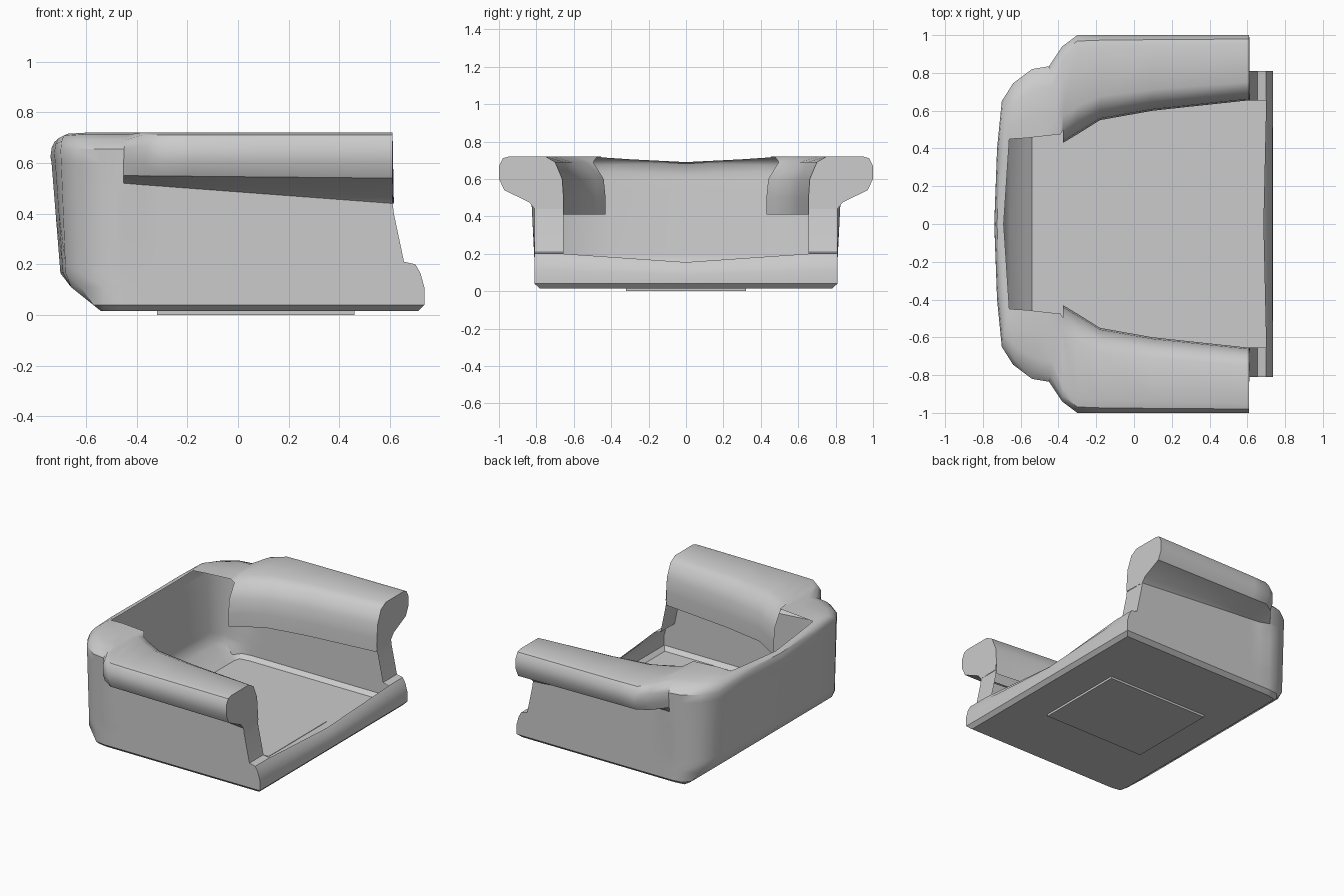
import bpy, bmesh, math
from mathutils import Vector

if "Cube" in bpy.data.objects:
    bpy.data.objects.remove(bpy.data.objects["Cube"])


def lerp(a, b, t):
    return a + (b - a) * t


# Plan stations for the +y half, front to back: wall xy, widest xy, inner rim xy, rim height
ARM = [((.61, .81), (.61, 1.0), (.61, .655)),
       ((.10, .81), (.10, 1.0), (.10, .60)),
       ((-.18, .81), (-.18, 1.0), (-.18, .55)),
       ((-.30, .81), (-.30, 1.0), (-.30, .475)),
       ((-.38, .81), (-.38, .94), (-.375, .43))]
BACK = [((-.46, .81), (-.45, .835), (-.39, .475), .72),
        ((-.53, .80), (-.54, .82), (-.48, .465), .72),
        ((-.62, .75), (-.64, .745), (-.57, .455), .72),
        ((-.68, .66), (-.70, .65), (-.66, .45), .715),
        ((-.69, .40), (-.725, .40), (-.67, .30), .705),
        ((-.70, .0), (-.74, .0), (-.69, .0), .69)]

# Section rows: lower wall (height, x of front lip), overhang, and rolled top
WALL = [(.015, .71), (.04, .735), (.11, .735), (.165, .72), (.20, .70),
        (.21, .655), (.40, .615)]
UNDER = [(.44, .52, 0), (.475, .525, .15), (.54, .55, .85), (.60, .60, 1)]
ARM_TOP = [(.67, 0), (.71, .06), (.72, .15), (.72, .72), (.69, .87),
           (.60, .98), (.50, 1), (.41, 1)]
BACK_TOP = [(-.065, 0), (-.03, .1), (-.008, .3), (0, .7), (0, 1)]


def station(W, O, I, rim=None, front=False):
    W, O, I = Vector(W), Vector(O), Vector(I)
    pts = []
    for z, lip_x in WALL:
        p = W.copy()
        if rim:
            p = W.lerp(O, max(0, (z - .155) / .5))
        p.x = max(p.x, -.54 - .2 * min(1, (z - .015) / .16))
        if z < .03:
            p.y *= .965
        pts.append((lip_x if front else p.x, p.y, z))
    t = min(1, (.61 - W.x) / 1.07)
    for z0, z1, out in UNDER:
        z = lerp(z0, z1, t)
        p = W.lerp(O, min(1, (z - .155) / .5) if rim else out)
        pts.append((p.x, p.y, z))
    for z, u in (BACK_TOP if rim else ARM_TOP):
        p = O.lerp(I, u)
        pts.append((p.x, p.y, z + rim if rim else z))
    return pts


def finish(bm, name):
    # mirror to the other side, weld and smooth
    geo = bm.verts[:] + bm.edges[:] + bm.faces[:]
    dup = bmesh.ops.duplicate(bm, geom=geo)["geom"]
    for v in dup:
        if isinstance(v, bmesh.types.BMVert):
            v.co.y *= -1
    bmesh.ops.reverse_faces(bm, faces=[f for f in dup if isinstance(f, bmesh.types.BMFace)])
    bmesh.ops.remove_doubles(bm, verts=bm.verts[:], dist=.0005)
    bmesh.ops.recalc_face_normals(bm, faces=bm.faces[:])
    me = bpy.data.meshes.new(name)
    bm.to_mesh(me)
    bm.free()
    ob = bpy.data.objects.new(name, me)
    bpy.context.collection.objects.link(ob)
    bpy.ops.object.select_all(action='DESELECT')
    ob.select_set(True)
    bpy.context.view_layer.objects.active = ob
    bpy.ops.object.shade_smooth_by_angle(angle=math.radians(38))
    return ob


bm = bmesh.new()


def face(*pts):
    bm.faces.new([bm.verts.new(p) for p in pts])


# Outer shell with rolled arms and thin back rim
S = [station(*s, front=(i == 0)) for i, s in enumerate(ARM)] + [station(*s) for s in BACK]
for a, b in zip(S, S[1:]):
    for j in range(min(len(a), len(b)) - 1):
        face(a[j], b[j], b[j + 1], a[j + 1])

# Floor
face(*[s[0] for s in S], (.71, 0, .015))

# Front lip, dipping toward the middle
MID = [(.71, .015), (.735, .04), (.733, .09), (.715, .13), (.685, .155)]
edge = S[0]
n = len(MID)
for j in range(len(WALL)):
    a, b = edge[j], edge[j + 1]
    ai, bi = (a[0], .655, a[2]), (b[0], .655, b[2])
    face(a, b, bi, ai)
    if j < n - 1:
        m, k = MID[j], MID[j + 1]
        face(ai, bi, (k[0], 0, k[1]), (m[0], 0, m[1]))

# Flat arm end
face(*edge[len(WALL):-1], (.615, .655, .44))
finish(bm, "armchair_shell")

# Bottom panel
bm = bmesh.new()
x0, x1, y, h = -.32, .46, .32, .018
c = [(x0, 0), (x1, 0), (x1, y), (x0, y)]
for z in (0, h):
    face(*[(px, py, z) for px, py in c])
for p, q in zip(c[1:], c[2:] + c[:1]):
    face((*p, 0), (*q, 0), (*q, h), (*p, h))
finish(bm, "bottom_panel")
